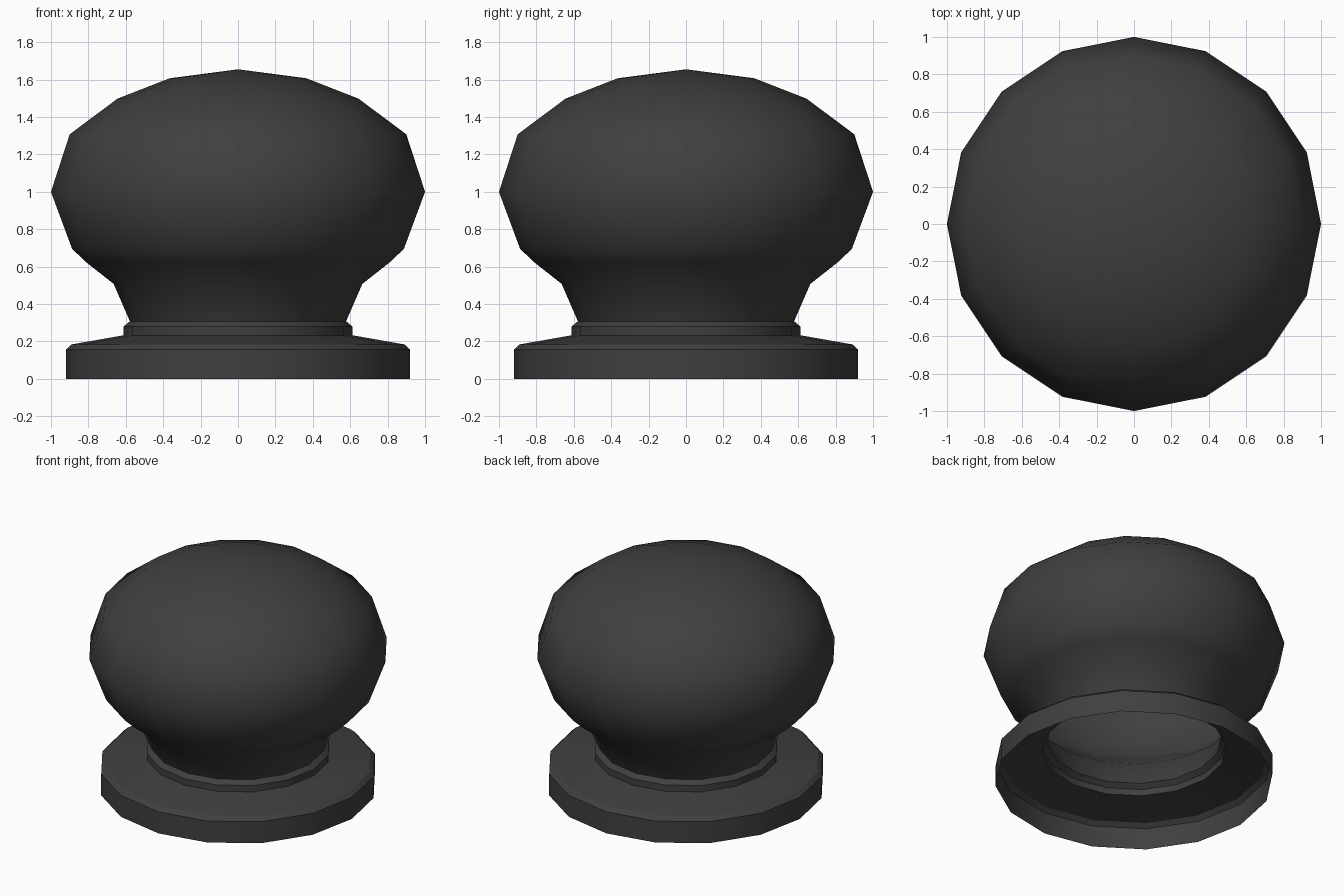
import bpy, bmesh, math

if "Cube" in bpy.data.objects:
    bpy.data.objects.remove(bpy.data.objects["Cube"])

SIDES = 16

dark = bpy.data.materials.new("dark_finish")
dark.diffuse_color = (0.05, 0.05, 0.05, 1)
dark.use_nodes = True
dark.node_tree.nodes["Principled BSDF"].inputs["Base Color"].default_value = dark.diffuse_color


def lathe(name, profile, smooth_angle):
    """Revolve an (r, z) profile, listed bottom to top, into an open shell."""
    bm = bmesh.new()
    rings = []
    for r, z in profile:
        if r == 0:
            rings.append([bm.verts.new((0, 0, z))] * SIDES)
        else:
            rings.append([bm.verts.new((r * math.cos(math.tau * i / SIDES),
                                        r * math.sin(math.tau * i / SIDES), z))
                          for i in range(SIDES)])
    for low, high in zip(rings, rings[1:]):
        for i in range(SIDES):
            j = (i + 1) % SIDES
            corners = [low[i], low[j], high[j], high[i]]
            bm.faces.new(list(dict.fromkeys(corners)))
    mesh = bpy.data.meshes.new(name)
    bm.to_mesh(mesh)
    bm.free()
    mesh.materials.append(dark)
    obj = bpy.data.objects.new(name, mesh)
    bpy.context.collection.objects.link(obj)
    bpy.ops.object.select_all(action='DESELECT')
    obj.select_set(True)
    bpy.context.view_layer.objects.active = obj
    bpy.ops.object.shade_smooth_by_angle(angle=math.radians(smooth_angle))
    return obj


# Hollow mounting plate with bevelled rim and small collar
lathe("base_plate", [(0.92, 0), (0.92, 0.157), (0.89, 0.184), (0.612, 0.233),
                     (0.612, 0.28), (0.578, 0.308)], 25)

# Flared neck and squashed round grip
lathe("knob", [(0.578, 0.308), (0.665, 0.508), (0.81, 0.622), (0.887, 0.695),
               (1.0, 1.0), (0.9, 1.307), (0.645, 1.498), (0.366, 1.607),
               (0, 1.655)], 60)
